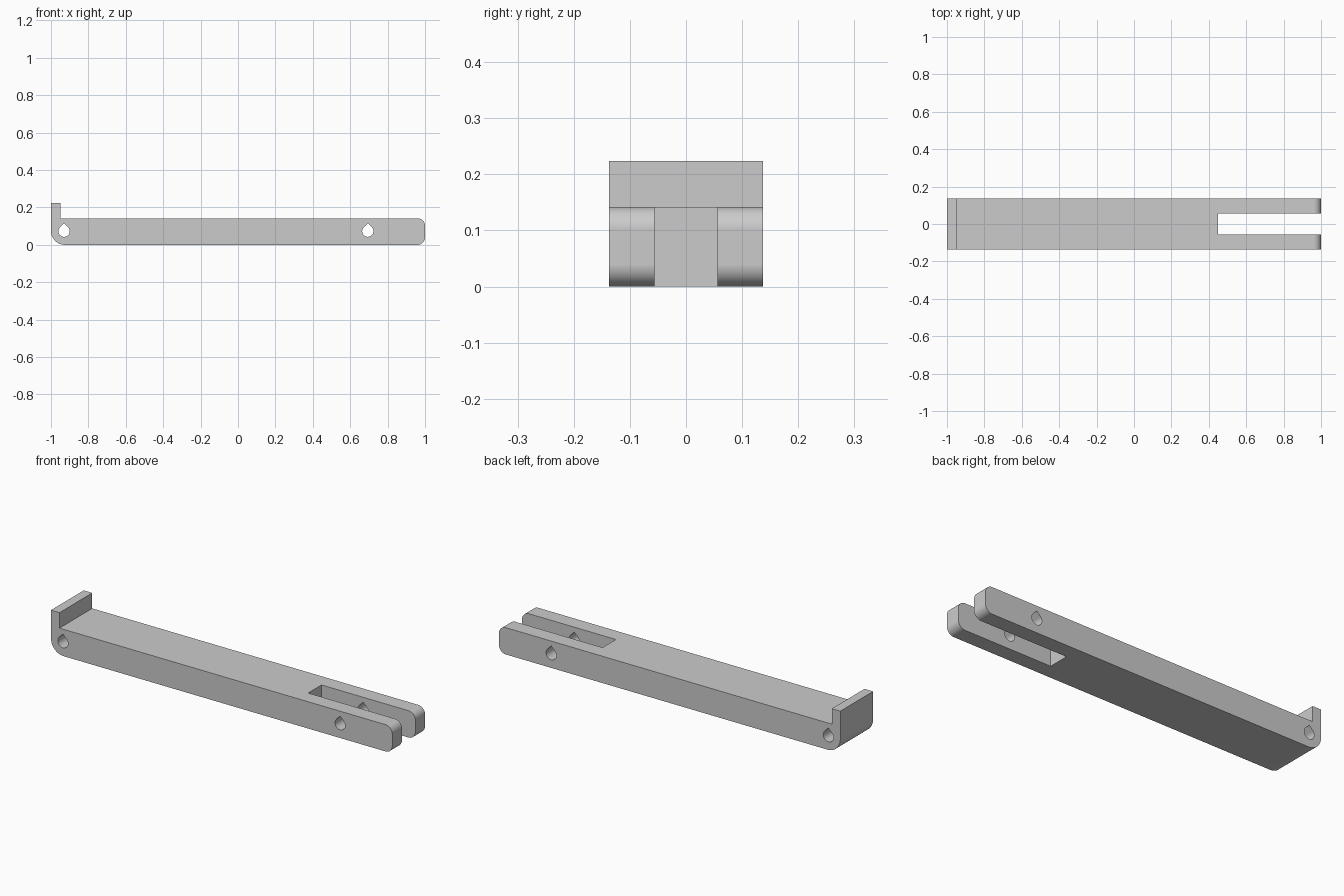
import bpy, bmesh
from math import cos, sin, radians

cube = bpy.data.objects.get("Cube")
if cube:
    bpy.data.objects.remove(cube, do_unlink=True)

HALF_WIDTH = 0.137
BAR_TOP = 0.142
LIP_TOP = 0.224

grey = bpy.data.materials.new("light grey")
grey.use_nodes = True
COLOR = (0.6, 0.6, 0.6, 1)
grey.diffuse_color = COLOR
grey.node_tree.nodes["Principled BSDF"].inputs["Base Color"].default_value = COLOR


def arc(x, z, r, start, end, steps=12):
    """Points along a circular arc in the XZ plane, angles in degrees."""
    angles = [radians(start + (end - start) * i / steps) for i in range(steps + 1)]
    return [(x + r * cos(a), z + r * sin(a)) for a in angles]


def extrude_profile(name, profile, half_width):
    """Solid made by extruding an XZ profile symmetrically along Y."""
    bm = bmesh.new()
    face = bm.faces.new([bm.verts.new((x, -half_width, z)) for x, z in profile])
    result = bmesh.ops.extrude_face_region(bm, geom=[face])
    moved = [v for v in result["geom"] if isinstance(v, bmesh.types.BMVert)]
    bmesh.ops.translate(bm, verts=moved, vec=(0, 2 * half_width, 0))
    bmesh.ops.recalc_face_normals(bm, faces=bm.faces)
    mesh = bpy.data.meshes.new(name)
    bm.to_mesh(mesh)
    bm.free()
    mesh.materials.append(grey)
    obj = bpy.data.objects.new(name, mesh)
    bpy.context.collection.objects.link(obj)
    return obj


# Bar with upright lip at one end and rounded corners
bar_profile = (
    arc(-0.925, 0.075, 0.075, 180, 270)
    + arc(0.96, 0.04, 0.04, 270, 360)
    + arc(0.96, BAR_TOP - 0.04, 0.04, 0, 90)
    + [(-0.95, BAR_TOP), (-0.95, LIP_TOP), (-1, LIP_TOP)]
)
bar = extrude_profile("slotted_bar", bar_profile, HALF_WIDTH)

# Fork slot and teardrop pin holes
cutters = [extrude_profile("fork_slot_cutter",
                           [(0.45, -0.1), (1.1, -0.1), (1.1, 0.3), (0.45, 0.3)], 0.056)]
HOLE_Z, HOLE_R = 0.073, 0.03
for name, x in (("lip_end_hole_cutter", -0.93), ("fork_hole_cutter", 0.694)):
    teardrop = arc(x, HOLE_Z, HOLE_R, 135, 405, 32) + [(x, HOLE_Z + HOLE_R * 2 ** 0.5)]
    cutters.append(extrude_profile(name, teardrop, 0.2))

bpy.ops.object.select_all(action="DESELECT")
bpy.context.view_layer.objects.active = bar
bar.select_set(True)
for cutter in cutters:
    cutter.hide_render = True
    mod = bar.modifiers.new(cutter.name, "BOOLEAN")
    mod.operation = "DIFFERENCE"
    mod.solver = "EXACT"
    mod.object = cutter
    bpy.ops.object.modifier_apply(modifier=mod.name)
    bpy.data.objects.remove(cutter, do_unlink=True)

# Smooth rounds, crisp flat faces
bpy.ops.object.shade_smooth_by_angle(angle=radians(30))
weighted = bar.modifiers.new("weighted_normals", "WEIGHTED_NORMAL")
weighted.keep_sharp = True
